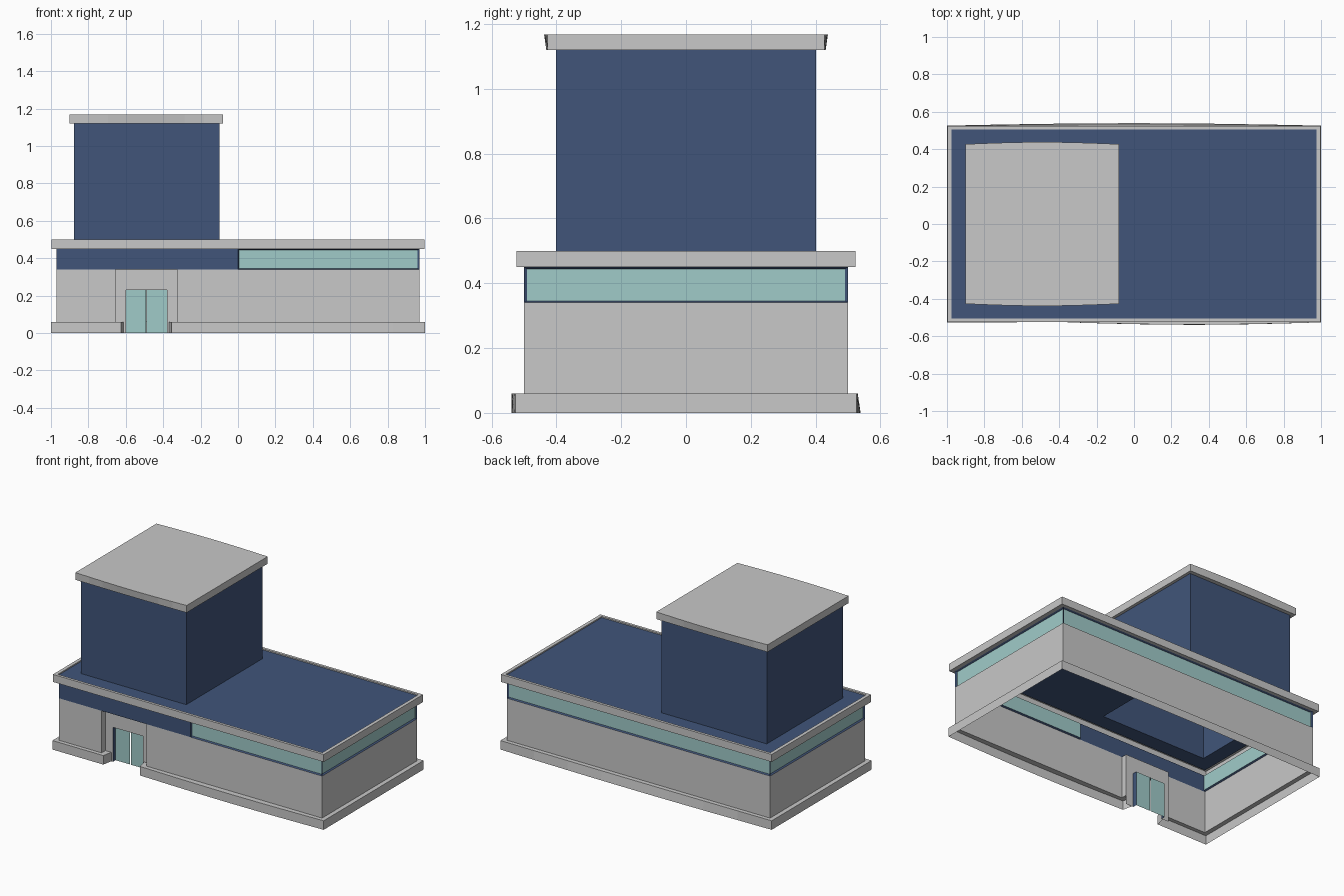
import bpy, bmesh, math

if "Cube" in bpy.data.objects:
    bpy.data.objects.remove(bpy.data.objects["Cube"])


def material(name, rgb):
    m = bpy.data.materials.new(name)
    m.diffuse_color = (*rgb, 1)
    m.use_nodes = True
    m.node_tree.nodes["Principled BSDF"].inputs["Base Color"].default_value = m.diffuse_color
    return m


GREY = material("light_grey", (0.578, 0.578, 0.578))
BLUE = material("navy_blue", (0.052, 0.091, 0.195))
GLASS = material("pale_teal", (0.352, 0.597, 0.584))


def build(name, verts, faces, mats):
    me = bpy.data.meshes.new(name)
    me.from_pydata(verts, [], faces)
    for m in mats:
        me.materials.append(m)
    ob = bpy.data.objects.new(name, me)
    bpy.context.collection.objects.link(ob)
    return ob


def loft(name, rings, mats, closed=True, cap=False):
    """Join rings of (outline, z), outlines running counter-clockwise."""
    n = len(rings[0][0])
    verts = [(x, y, z) for pts, z in rings for x, y in pts]
    faces = []
    for r in range(len(rings) - 1):
        for i in range(n if closed else n - 1):
            j = (i + 1) % n
            faces.append((r * n + i, r * n + j, (r + 1) * n + j, (r + 1) * n + i))
    if cap:
        faces.append(tuple(range((len(rings) - 1) * n, len(rings) * n)))
    return build(name, verts, faces, mats)


def bowed(a, b, bow, n=8):
    """Points from a up to (not including) b, bulging to the right of travel."""
    side = -1 if b[0] > a[0] else 1
    return [(a[0] + (b[0] - a[0]) * k / n,
             a[1] + side * bow * math.sin(math.pi * k / n)) for k in range(n)]


def rect(x0, x1, hy, bow=0.0, n=1):
    return (bowed((x0, -hy), (x1, -hy), bow, n) + [(x1, -hy)]
            + bowed((x1, hy), (x0, hy), bow, n) + [(x0, hy)])


def footprint(hx, hy, gap_front, gap_back, front=0.0, back=0.0):
    """Open outline running round the building from one entrance jamb to the other."""
    (fl, fr), (bl, br) = gap_front, gap_back
    return ([(br, -0.46)] + bowed((fr, -hy), (hx, -hy), front) + [(hx, -hy)]
            + bowed((hx, hy), (-hx, hy), back)
            + [(-hx, hy), (-hx, -hy), (fl, -hy), (bl, -0.46)])


# Lower walls and the slightly bowed plinth around them
PX0, PX1 = -0.655, -0.325
wall = footprint(0.97, 0.5, (PX0, PX1), (PX0, PX1))
ends = ((-0.625, -0.355), (-0.612, -0.37))
loft("lower_walls", [(wall, 0.06), (wall, 0.34)], [GREY], closed=False)
loft("plinth", [(footprint(1.0, 0.526, *ends, 0.013, 0.013), 0),
                (footprint(1.0, 0.526, *ends, 0.012, 0.004), 0.06),
                (wall, 0.06)], [GREY], closed=False)

# Recessed entrance: back wall around the doorway, plus ceiling
DX0, DX1, DZ, RY, DY = -0.60, -0.38, 0.23, -0.46, -0.432
xs, zs = (PX0, DX0, DX1, PX1), (0, DZ, 0.34)
verts = [(x, RY, z) for z in zs for x in xs] + [(PX0, -0.5, 0.34), (PX1, -0.5, 0.34)]
build("entrance_recess", verts,
      [(0, 1, 5, 4), (2, 3, 7, 6), (4, 5, 9, 8), (5, 6, 10, 9), (6, 7, 11, 10),
       (13, 12, 8, 9, 10, 11)], [GREY])

# Door frame and two glass door leaves
build("door_frame", [(x, y, z) for y in (RY, DY)
                     for x, z in ((DX0, 0), (DX0, DZ), (DX1, DZ), (DX1, 0))],
      [(0, 4, 5, 1), (1, 5, 6, 2), (2, 6, 7, 3)], [BLUE])
MID = (DX0 + DX1) / 2
for name, a, b in (("left_door", DX0, MID - 0.002), ("right_door", MID + 0.002, DX1)):
    build(name, [(a, DY, 0), (b, DY, 0), (b, DY, DZ), (a, DY, DZ)], [(0, 1, 2, 3)], [GLASS])

# Upper band with inset ribbon windows on every stretch except front left
band = [(-0.97, -0.5), (0, -0.5), (0.97, -0.5), (0.97, 0.5), (-0.97, 0.5)]
ob = loft("window_band", [(band, 0.34), (band, 0.45)], [BLUE, GLASS])
bm = bmesh.new()
bm.from_mesh(ob.data)
bm.normal_update()
panes = [f for f in bm.faces
         if not (f.normal.y < -0.5 and f.calc_center_median().x < 0)]
bmesh.ops.inset_individual(bm, faces=panes, thickness=0.008, depth=-0.01)
for f in panes:
    f.material_index = 1
bm.to_mesh(ob.data)
bm.free()

# Cornice with a shallow lip, and the flat roof open beneath the tower
inner = rect(-0.975, 0.975, 0.505)
outer = rect(-0.998, 0.998, 0.523)
loft("cornice", [(rect(-0.97, 0.97, 0.5), 0.45), (outer, 0.45), (outer, 0.5),
                 (inner, 0.5), (inner, 0.492)], [GREY])
tower = rect(-0.877, -0.10, 0.402)
loft("roof", [(inner, 0.492), (tower, 0.492)], [BLUE])

# Tower and its bowed cap
loft("tower", [(tower, 0.492), (tower, 1.12)], [BLUE])
loft("tower_cap", [(rect(-0.877, -0.10, 0.402, 0, 8), 1.12),
                   (rect(-0.90, -0.08, 0.427, 0.004, 8), 1.12),
                   (rect(-0.90, -0.08, 0.427, 0.011, 8), 1.168)], [GREY], cap=True)
